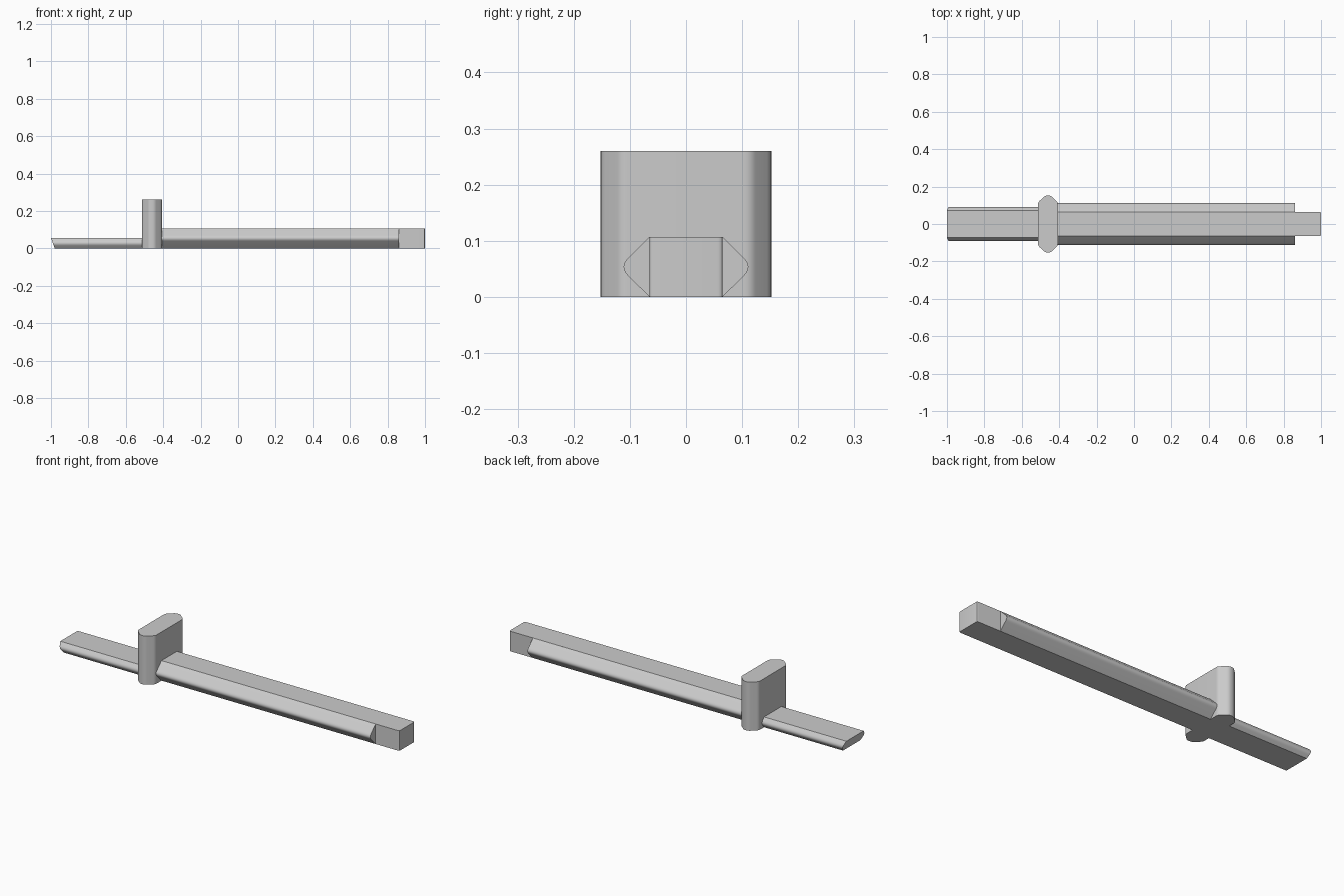
import bpy
import bmesh
import math
from mathutils import Vector

if "Cube" in bpy.data.objects:
    bpy.data.objects.remove(bpy.data.objects["Cube"], do_unlink=True)

# Single plain grey for the whole model
grey = bpy.data.materials.new("plain_grey")
grey.use_nodes = True
colour = (0.6, 0.6, 0.6, 1)
grey.diffuse_color = colour
grey.node_tree.nodes["Principled BSDF"].inputs["Base Color"].default_value = colour


def rounded(corners, steps=6):
    """Turn (u, v, cut) corners into an outline, easing each corner over its cut length."""
    outline = []
    for i, (u, v, cut) in enumerate(corners):
        here = Vector((u, v))
        if cut == 0:
            outline.append(here)
            continue
        before = Vector(corners[i - 1][:2])
        after = Vector(corners[(i + 1) % len(corners)][:2])
        a = here + (before - here).normalized() * cut
        b = here + (after - here).normalized() * cut
        for s in range(steps + 1):
            t = s / steps
            outline.append(a * (1 - t) ** 2 + here * 2 * t * (1 - t) + b * t ** 2)
    return outline


def prism(name, outline, axis, start, end):
    """Extrude an outline: (y, z) along x, or (x, y) along z."""
    def place(p, d):
        return (d, p.x, p.y) if axis == "x" else (p.x, p.y, d)

    bm = bmesh.new()
    lower = [bm.verts.new(place(p, start)) for p in outline]
    upper = [bm.verts.new(place(p, end)) for p in outline]
    bm.faces.new(lower)
    bm.faces.new(upper)
    for i in range(len(outline)):
        j = (i + 1) % len(outline)
        bm.faces.new((lower[i], lower[j], upper[j], upper[i]))
    bmesh.ops.recalc_face_normals(bm, faces=bm.faces)
    mesh = bpy.data.meshes.new(name)
    bm.to_mesh(mesh)
    bm.free()
    mesh.materials.append(grey)
    obj = bpy.data.objects.new(name, mesh)
    bpy.context.collection.objects.link(obj)
    bpy.ops.object.select_all(action="DESELECT")
    obj.select_set(True)
    bpy.context.view_layer.objects.active = obj
    bpy.ops.object.shade_smooth_by_angle(angle=math.radians(25))
    return obj


def six_sided(half_flat, half_tip, height, cut):
    """Flat top and bottom with a softened ridge along each side."""
    mid = height / 2
    return rounded([(-half_flat, 0, 0), (half_flat, 0, 0), (half_tip, mid, cut),
                    (half_flat, height, 0), (-half_flat, height, 0), (-half_tip, mid, cut)])


# Blade: central bar with eased tip edges, and shorter ridged edges
core = rounded([(-0.45, -0.065, 0), (1, -0.065, 0.008), (1, 0.065, 0.008), (-0.45, 0.065, 0)], 4)
prism("blade_core", core, "z", 0, 0.107)
prism("blade_edges", six_sided(0.065, 0.119, 0.107, 0.022), "x", -0.45, 0.86)

# Crossguard: upright slab with tapered, softened ends
guard = []
for side in (1, -1):
    guard += [(-0.46 + side * 0.053, -side * 0.116, 0.012),
              (-0.46 + side * 0.053, side * 0.116, 0.012),
              (-0.46 + side * 0.014, side * 0.152, 0.012),
              (-0.46 - side * 0.014, side * 0.152, 0.012)]
prism("crossguard", rounded(guard), "z", 0, 0.26)

# Handle: thin ridged bar with a slanted end
handle = prism("handle", six_sided(0.073, 0.096, 0.055, 0.018), "x", -1, -0.46)
for v in handle.data.vertices:
    if v.co.x < -0.9:
        v.co.x += 0.02 * (1 - v.co.z / 0.055)
